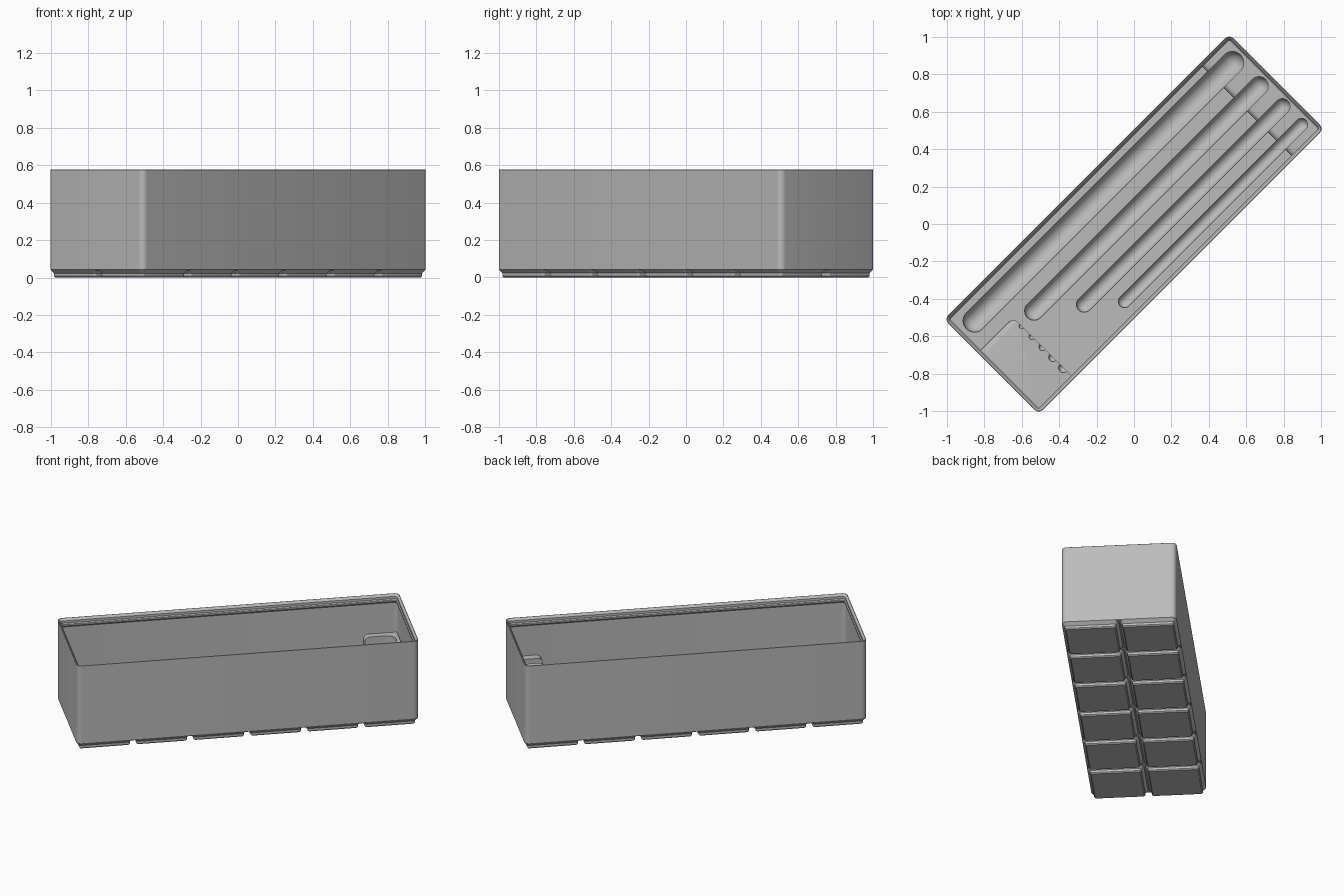
import bpy, bmesh, math
from mathutils import Matrix

if "Cube" in bpy.data.objects:
    bpy.data.objects.remove(bpy.data.objects["Cube"])

# Parts are laid out in millimetres along x, then scaled and turned diagonal
PLACE = Matrix.Rotation(math.radians(45), 4, 'Z') @ Matrix.Scale(0.008555, 4)
LENGTH, WIDTH, RADIUS, PITCH = 251.5, 83.5, 3.75, 42
DECK, LEDGE, BLOCK, TOP = 18, 37, 24, 67.4

grey = bpy.data.materials.new("plain grey")
grey.use_nodes = True
grey.diffuse_color = (0.5, 0.5, 0.5, 1)
grey.node_tree.nodes["Principled BSDF"].inputs["Base Color"].default_value = (0.5, 0.5, 0.5, 1)


def finish(name, bm):
    bmesh.ops.recalc_face_normals(bm, faces=bm.faces)
    mesh = bpy.data.meshes.new(name)
    bm.transform(PLACE)
    bm.to_mesh(mesh)
    bm.free()
    mesh.materials.append(grey)
    obj = bpy.data.objects.new(name, mesh)
    bpy.context.collection.objects.link(obj)
    return obj


def rounded_ring(length, width, radius, cx=0, cy=0, steps=6):
    """Points of a rounded rectangle, anticlockwise."""
    points = []
    for corner, (sx, sy) in enumerate([(1, 1), (-1, 1), (-1, -1), (1, -1)]):
        for i in range(steps + 1):
            a = math.pi / 2 * (corner + i / steps)
            points.append((cx + sx * (length / 2 - radius) + radius * math.cos(a),
                           cy + sy * (width / 2 - radius) + radius * math.sin(a)))
    return points


def loft(bm, rings):
    """Skin a closed solid through (points, z) rings."""
    loops = [[bm.verts.new((x, y, z)) for x, y in pts] for pts, z in rings]
    for low, high in zip(loops, loops[1:]):
        for i in range(len(low)):
            j = (i + 1) % len(low)
            bm.faces.new((low[i], low[j], high[j], high[i]))
    bm.faces.new(loops[0][::-1])
    bm.faces.new(loops[-1])


def inset_rings(profile, length, width, cx=0, cy=0):
    return [(rounded_ring(length - 2 * d, width - 2 * d, max(RADIUS - d, 0.5), cx, cy), z)
            for d, z in profile]


def rounded_box(name, x0, x1, y0, y1, z0, z1, is_round, radius):
    """Box whose edges chosen by is_round(midpoint) are filleted."""
    bm = bmesh.new()
    bmesh.ops.create_cube(bm, size=1)
    for v in bm.verts:
        v.co = (x1 if v.co.x > 0 else x0, y1 if v.co.y > 0 else y0, z1 if v.co.z > 0 else z0)
    edges = [e for e in bm.edges if is_round((e.verts[0].co + e.verts[1].co) / 2)]
    bmesh.ops.bevel(bm, geom=edges, offset=radius, segments=6, profile=0.5, affect='EDGES')
    return finish(name, bm)


def cut(obj, cutter):
    mod = obj.modifiers.new("cut", 'BOOLEAN')
    mod.operation, mod.solver, mod.object = 'DIFFERENCE', 'EXACT', cutter
    bpy.context.view_layer.objects.active = obj
    bpy.ops.object.modifier_apply(modifier=mod.name)


# Outer wall, stacking lip, inner wall and deck in one skin
bm = bmesh.new()
loft(bm, inset_rings([(0.5, 4.5), (0, 5), (0, TOP - 0.2), (0.2, TOP), (0.4, TOP), (1.9, TOP - 1.7),
                      (1.9, TOP - 3.5), (2.6, TOP - 4.2), (2.6, TOP - 5.4), (1.2, TOP - 6.8),
                      (1.2, DECK)], LENGTH, WIDTH))
tray = finish("tray_body", bm)

# Grid of stepped feet
bm = bmesh.new()
for col in range(6):
    for row in range(2):
        loft(bm, inset_rings([(2.95, 0), (2.15, 0.8), (2.15, 2.6), (0, 4.75)], 41.5, 41.5,
                             (col - 2.5) * PITCH, (row - 0.5) * PITCH))
feet = finish("feet", bm)

# Raised ledge across one end
ledge = rounded_box("end_ledge", 99.5, 124, -40, 40, DECK - 1, LEDGE,
                    lambda m: m.x < 100 and m.z > LEDGE - 1, 3.5)

# Low raised block in the opposite corner
block = rounded_box("corner_block", -124, -94.5, -40, 12, DECK - 1, BLOCK,
                    lambda m: m.y > 11 and m.z > BLOCK - 1 or m.y > 11 and m.x > -95, 4)

# Four long round-bottomed slots: start, end, centre line, radius
bm = bmesh.new()
for start, end, y, r in [(-113, 114.5, 27.7, 7.1), (-82.5, 116, 5.8, 5.8),
                         (-57.5, 117.3, -13.5, 4.8), (-38.3, 117.7, -30, 3.9)]:
    rings = []
    for i in range(8):
        a = math.pi / 2 * (1 - i / 7) * 0.97
        s = r * math.cos(a)
        rings.append((rounded_ring(end - start + 2 * s, 2 * s + 0.02, s, (start + end) / 2, y),
                      DECK - 1 - r * math.sin(a)))
    rings.append((rounded_ring(end - start + 2 * r, 2 * r + 0.02, r, (start + end) / 2, y), LEDGE + 6))
    loft(bm, rings)
slots = finish("slot_cutter", bm)
slots.hide_render = True
for part in (tray, ledge):
    cut(part, slots)

# Row of small scallops growing in size along the block edge
bm = bmesh.new()
for i in range(5):
    bmesh.ops.create_uvsphere(bm, u_segments=16, v_segments=10, radius=1.7 + 0.35 * i,
                              matrix=Matrix.Translation((-94.5, 4.5 - 9.2 * i, BLOCK)))
scallops = finish("scallop_cutter", bm)
scallops.hide_render = True
cut(block, scallops)

for cutter in (slots, scallops):
    bpy.data.objects.remove(cutter)

# Smooth curves, crisp edges
bpy.ops.object.select_all(action='DESELECT')
for part in (tray, feet, ledge, block):
    part.select_set(True)
    bpy.context.view_layer.objects.active = part
bpy.ops.object.shade_smooth_by_angle(angle=math.radians(30))
